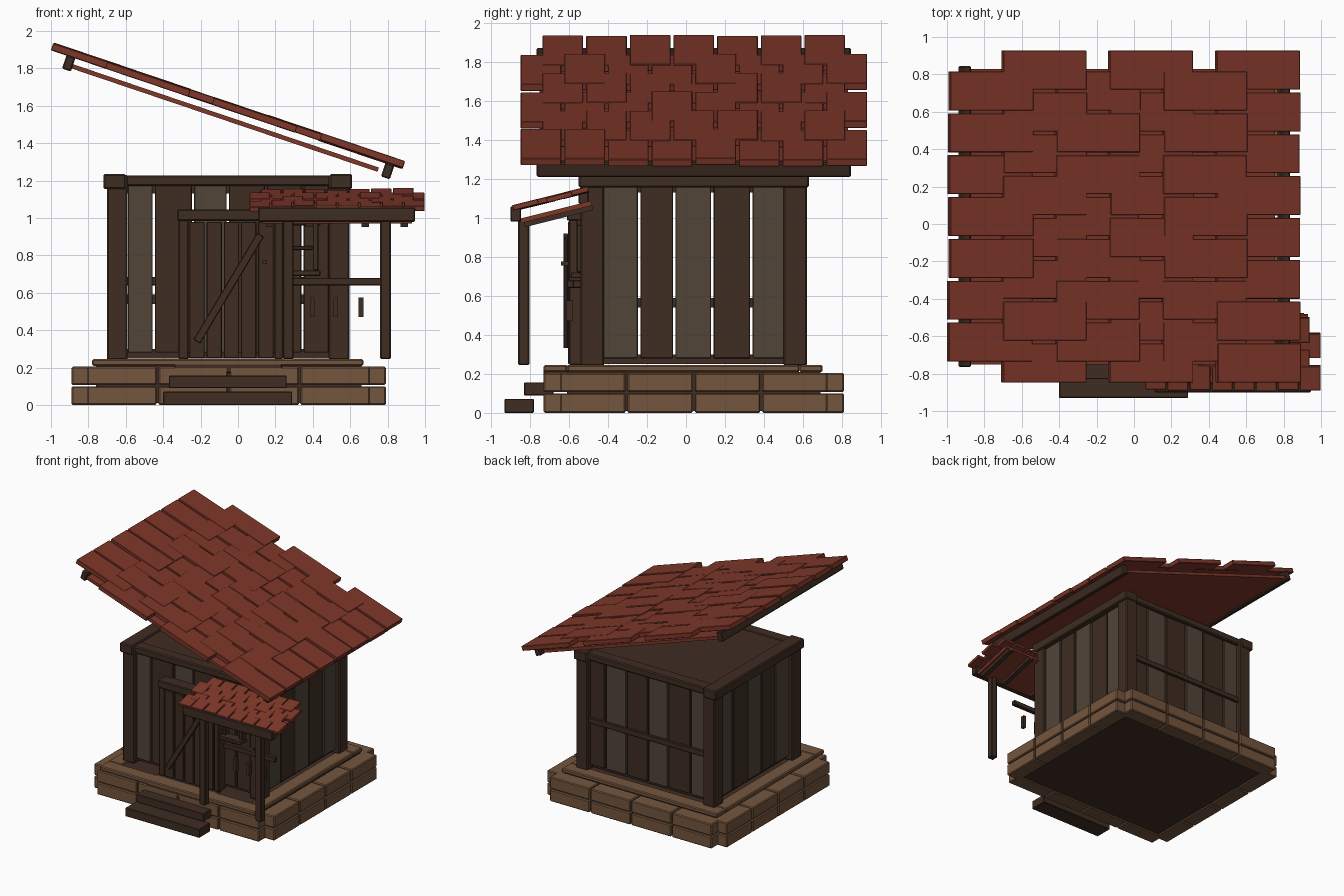
import bpy, bmesh, math, random
from mathutils import Matrix, Vector
random.seed(4)

def mat(name, c):
    m = bpy.data.materials.new(name)
    m.diffuse_color = (*c, 1)
    return m

DARK = mat("dark_wood", (0.050, 0.026, 0.016))
GREY = mat("weathered_wood", (0.085, 0.058, 0.040))
STONE = mat("stone", (0.175, 0.092, 0.048))
RED = mat("red_tile", (0.21, 0.038, 0.022))

def part(name, boxes, m, bevel=0.0, M=None):
    """One object from boxes (x0,x1,y0,y1,z0,z1), optional transform M."""
    bm = bmesh.new()
    for x0, x1, y0, y1, z0, z1 in boxes:
        T = Matrix.Translation(((x0+x1)/2, (y0+y1)/2, (z0+z1)/2))
        S = Matrix.Diagonal((x1-x0, y1-y0, z1-z0, 1))
        bmesh.ops.create_cube(bm, size=1, matrix=T @ S)
    if bevel:
        bmesh.ops.bevel(bm, geom=bm.edges[:], offset=bevel, segments=1, affect='EDGES')
    if M:
        bm.transform(M)
    me = bpy.data.meshes.new(name)
    bm.to_mesh(me)
    bm.free()
    ob = bpy.data.objects.new(name, me)
    bpy.context.collection.objects.link(ob)
    me.materials.append(m)
    return ob

# Foundation: two courses of stones, corners notched
stones = []
g = 0.005
def split(a, b, n):
    w = (b-a)/n
    return [(a+i*w+g, a+(i+1)*w-g) for i in range(n)]
for z0, z1 in ((0.0, 0.1), (0.107, 0.205)):
    for a, b in split(-0.81, 0.71, 4):
        stones += [(a, b, -0.73, -0.60, z0, z1), (a, b, 0.68, 0.81, z0, z1)]
    for a, b in split(-0.65, 0.73, 4):
        stones += [(-0.89, -0.76, a, b, z0, z1), (0.66, 0.79, a, b, z0, z1)]
part("foundation_stones", stones, STONE, 0.007)
part("foundation_core", [(-0.76, 0.66, -0.61, 0.69, 0.01, 0.21)], DARK)
part("foundation_cap", [(-0.78, 0.67, -0.73, -0.61, 0.21, 0.245), (-0.78, 0.67, 0.58, 0.70, 0.21, 0.245),
     (-0.78, -0.66, -0.61, 0.58, 0.21, 0.245), (0.55, 0.67, -0.61, 0.58, 0.21, 0.245)], STONE, 0.007)
part("floor", [(-0.66, 0.55, -0.61, 0.58, 0.2, 0.235)], DARK)

# Steps
part("steps", [(-0.40, 0.29, -0.93, -0.78, 0, 0.072), (-0.37, 0.26, -0.83, -0.68, 0.09, 0.157),
     (-0.34, 0.235, -0.73, -0.56, 0.172, 0.242)], DARK, 0.004)

# Corner posts and top beams
part("corner_posts", [(x, x+0.11, y, y+0.12, 0.24, 1.23) for x in (-0.70, 0.485) for y in (-0.54, 0.50)], DARK, 0.008)
part("top_beams", [(-0.72, 0.61, -0.53, -0.43, 1.17, 1.228), (-0.72, 0.61, 0.51, 0.61, 1.17, 1.228),
     (-0.72, -0.60, -0.55, 0.63, 1.155, 1.235), (0.49, 0.61, -0.55, 0.63, 1.155, 1.235)], DARK, 0.008)
part("ceiling", [(-0.65, 0.54, -0.48, 0.56, 1.18, 1.222)], DARK)

# Wall planks, alternating tones
planks = {0: [], 1: []}
def jit():
    return random.uniform(-0.006, 0.006)
xs = [-0.595, -0.45, -0.24, -0.055, 0.15, 0.345, 0.49]
ys = [-0.43, -0.24, -0.06, 0.135, 0.335, 0.51]
for i in range(6):
    a, b = xs[i]+0.006, xs[i+1]-0.006
    d = jit()
    front = 0 if i in (0, 2) else 1
    planks[front].append((a, b, -0.51+d, -0.475+d, 0.28, 1.185))
    planks[i % 2].append((a, b, 0.55+d, 0.585+d, 0.28, 1.185))
for i in range(5):
    a, b = ys[i]+0.006, ys[i+1]-0.006
    d = jit()
    planks[i % 2].append((0.53+d, 0.565+d, a, b, 0.28, 1.185))
    planks[i % 2].append((-0.67+d, -0.635+d, a, b, 0.28, 1.185))
part("light_planks", planks[0], GREY, 0.004)
part("dark_planks", planks[1], DARK, 0.004)

# Wall rails behind the planks, and the outer rail at the back
rails = []
for z in (0.25, 0.54, 1.13):
    rails += [(-0.62, 0.51, -0.475, -0.44, z, z+0.05), (-0.62, 0.51, 0.52, 0.55, z, z+0.05),
              (0.50, 0.53, -0.45, 0.53, z, z+0.05), (-0.635, -0.605, -0.45, 0.53, z, z+0.05)]
part("wall_rails", rails, DARK)
part("back_rail", [(-0.60, 0.49, 0.58, 0.605, 0.64, 0.685)], DARK, 0.004)

# Door, frame and diagonal brace
part("door_frame", [(-0.32, -0.265, -0.60, -0.50, 0.245, 1.03), (0.195, 0.24, -0.60, -0.50, 0.245, 1.03),
     (-0.325, 0.245, -0.61, -0.50, 0.985, 1.045)], DARK, 0.006)
part("door_boards", [(a, b, -0.605, -0.565, 0.25, 0.98) for a, b in split(-0.265, 0.195, 5)], DARK, 0.004)
L = math.hypot(0.34, 0.57)
part("door_brace", [(-L/2, L/2, -0.012, 0.012, -0.02, 0.02)], DARK, 0.003,
     Matrix.Translation((-0.05, -0.617, 0.625)) @ Matrix.Rotation(-math.atan2(0.57, 0.34), 4, 'Y'))
part("door_handle", [(0.13, 0.155, -0.64, -0.605, 0.755, 0.775)], DARK)

# Window with frame and sill
part("window_frame", [(0.25, 0.275, -0.56, -0.50, 0.72, 0.97), (0.40, 0.43, -0.56, -0.50, 0.72, 0.97),
     (0.24, 0.44, -0.56, -0.50, 0.96, 0.99), (0.23, 0.44, -0.59, -0.50, 0.69, 0.72),
     (0.275, 0.40, -0.54, -0.50, 0.83, 0.85)], DARK, 0.004)

# Tool rail and hanging tools
part("tool_rail", [(0.29, 0.77, -0.61, -0.575, 0.64, 0.68), (0.30, 0.34, -0.58, -0.50, 0.64, 0.68),
     (0.50, 0.54, -0.58, -0.50, 0.64, 0.68)], DARK, 0.004)
part("hanging_tools", [(x, x+0.025, -0.615, -0.58, 0.47, 0.575) for x in (0.385, 0.51, 0.645)], DARK)

def tile_roof(name, rows, count, run, width, length, thick, M, jitter):
    """Overlapping tiles; local u runs down the slope, v across; top plane w = 0."""
    boxes = []
    step = (run-length)/(rows-1)
    pitch = width/count
    for r in range(rows):
        n = count - 1 + (r % 2)
        for k in range(n):
            v = (k-(n-1)/2)*pitch
            j = random.uniform(-jitter, jitter)
            e = random.uniform(-jitter, jitter)
            h = pitch*0.465
            boxes.append((r*step+e, r*step+length+e, v-h, v+h, -thick+j, j))
    part(name, boxes, RED, 0.003, M)

# Main roof: slopes down towards +x
ang = math.atan2(0.635, 1.88)
MR = Matrix.Translation((-0.985, 0.04, 1.935)) @ Matrix.Rotation(ang, 4, 'Y')
tile_roof("main_roof_tiles", 6, 8, 1.98, 1.79, 0.47, 0.038, MR, 0.004)
part("main_roof_panel", [(0.09, 1.86, -0.79, 0.79, -0.098, -0.074)], RED, 0, MR)
part("main_roof_beams", [(u, u+0.05, -0.805, 0.805, -0.115, -0.037) for u in (0.085, 1.885)], DARK, 0.007, MR)

# Porch roof: slopes down towards the front
pa = math.atan2(0.095, 0.38)
MP = (Matrix.Translation((0.53, -0.505, 1.158)) @ Matrix.Rotation(-math.pi/2, 4, 'Z')
      @ Matrix.Rotation(pa, 4, 'Y'))
tile_roof("porch_roof_tiles", 4, 8, 0.395, 0.945, 0.135, 0.028, MP, 0.003)
part("porch_roof_panel", [(0.0, 0.375, -0.40, 0.40, -0.098, -0.074)], RED, 0, MP)
part("porch_rafters", [(0.0, 0.36, v-0.02, v+0.02, -0.122, -0.096) for v in (-0.36, -0.15, 0.15, 0.36)], DARK, 0, MP)
part("porch_beam", [(0.11, 0.947, -0.90, -0.845, 0.98, 1.058)], DARK, 0.006)
part("porch_wall_beam", [(0.11, 0.60, -0.55, -0.50, 1.07, 1.14)], DARK, 0.005)
part("porch_posts", [(x, x+0.057, -0.86, -0.803, 0.245, 0.99) for x in (0.24, 0.76)], DARK, 0.006)
